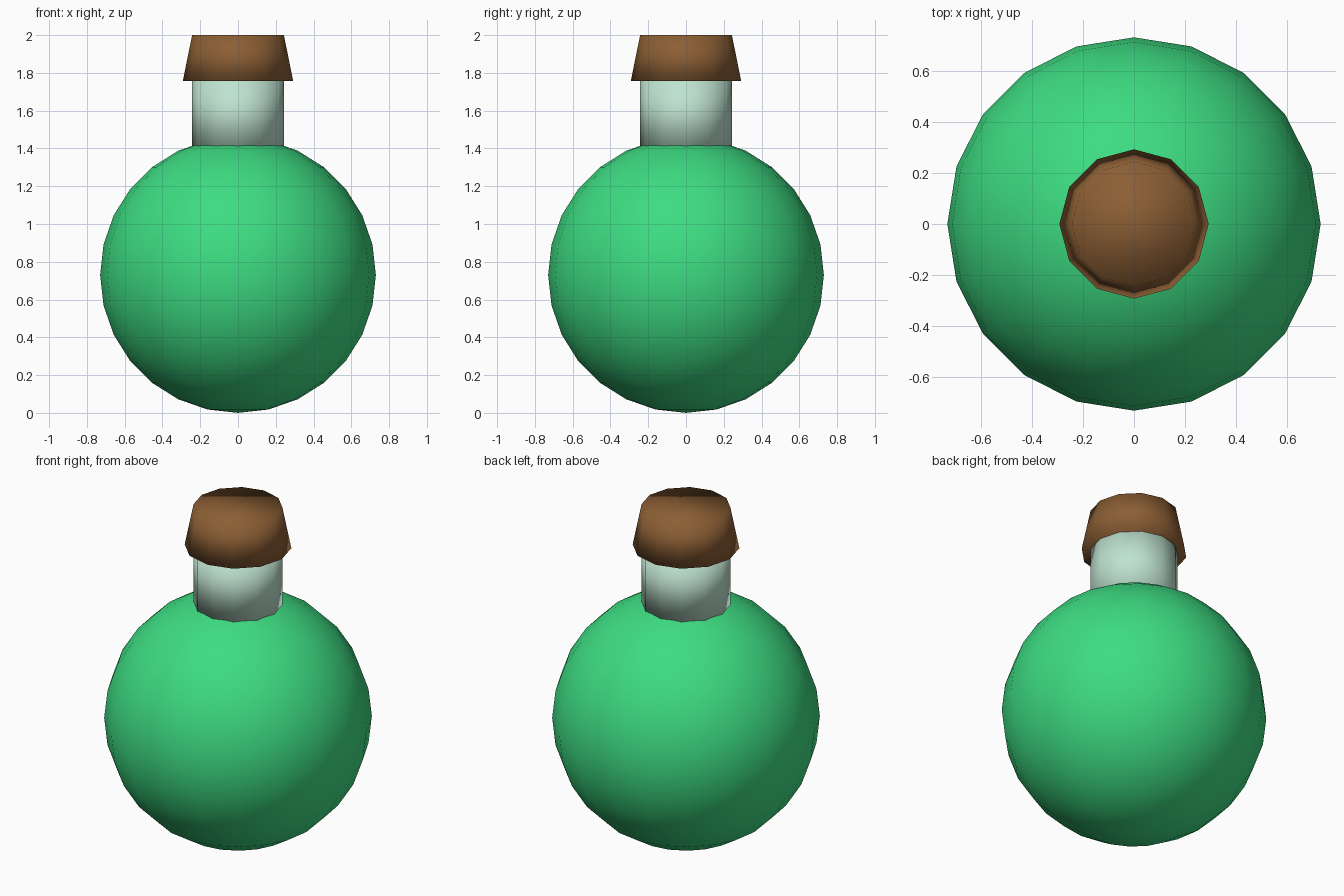
import bpy

if "Cube" in bpy.data.objects:
    bpy.data.objects.remove(bpy.data.objects["Cube"])


def srgb(r, g, b):
    """Convert 0-255 display values to linear."""
    def lin(c):
        c /= 255
        return c / 12.92 if c <= 0.04045 else ((c + 0.055) / 1.055) ** 2.4
    return (lin(r), lin(g), lin(b), 1.0)


def material(name, rgb):
    mat = bpy.data.materials.new(name)
    mat.diffuse_color = srgb(*rgb)
    mat.use_nodes = True
    mat.node_tree.nodes["Principled BSDF"].inputs["Base Color"].default_value = mat.diffuse_color
    return mat


def finish(name, mat):
    """Name, colour and smooth the newest object."""
    obj = bpy.context.object
    obj.name = name
    obj.data.materials.append(mat)
    bpy.ops.object.shade_smooth()
    return obj


def tapered_plug(name, mat, r_bottom, r_top, z_bottom, z_top, sides=12):
    bpy.ops.mesh.primitive_cone_add(
        vertices=sides, radius1=r_bottom, radius2=r_top,
        depth=z_top - z_bottom, location=(0, 0, (z_bottom + z_top) / 2))
    return finish(name, mat)


green = material("potion green", (61, 220, 130))
glass = material("pale glass", (191, 227, 208))
brown = material("cork brown", (139, 94, 52))

# Round flask body
RADIUS = 0.73
bpy.ops.mesh.primitive_uv_sphere_add(
    segments=20, ring_count=14, radius=RADIUS, location=(0, 0, RADIUS))
finish("flask_body", green)

# Straight neck, rooted just inside the body
tapered_plug("neck", glass, 0.243, 0.243, 1.40, 1.77)

# Cork stopper, narrower at the top
tapered_plug("cork", brown, 0.292, 0.243, 1.757, 2.0)
